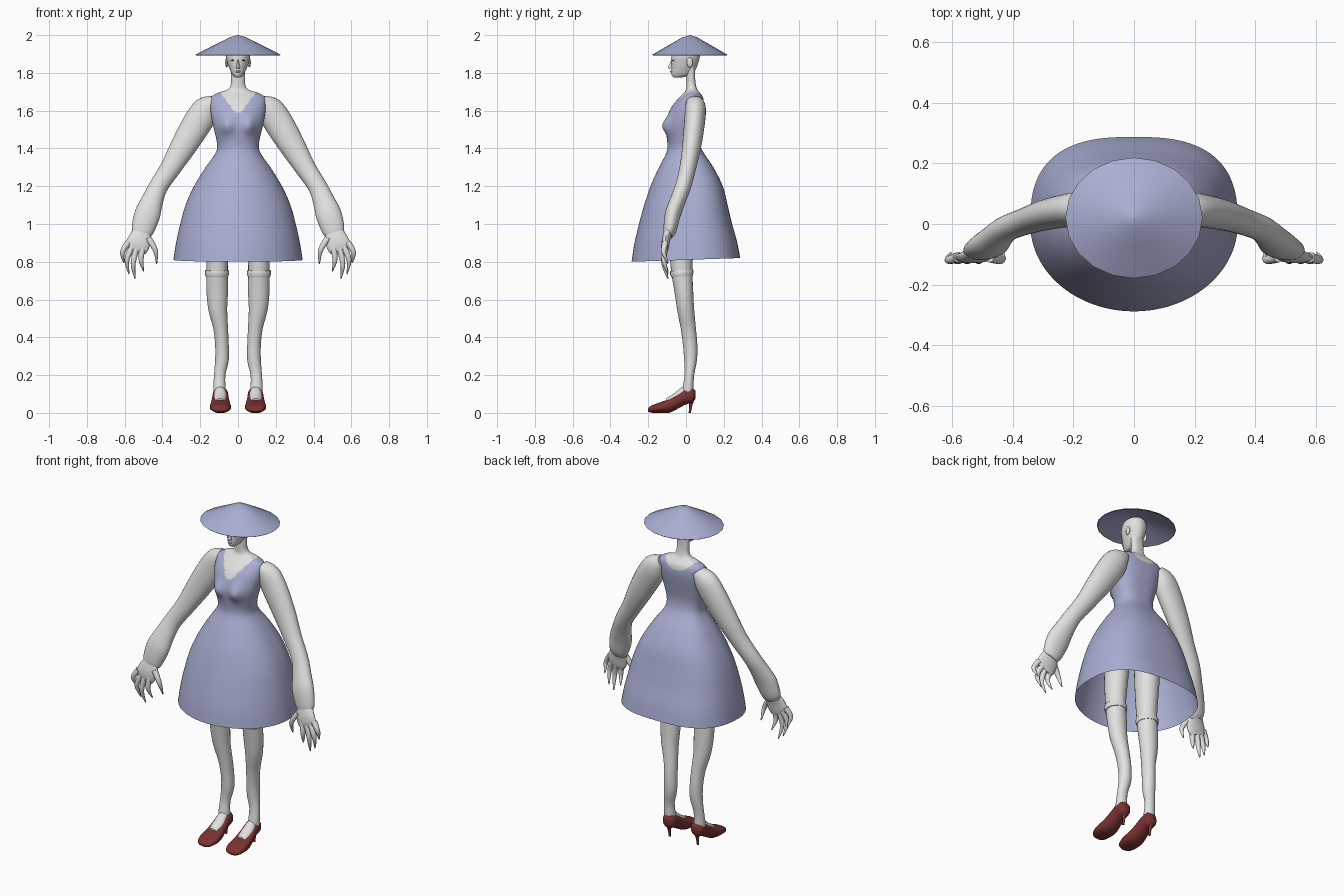
import bpy, math
from mathutils import Vector

if "Cube" in bpy.data.objects:
    bpy.data.objects.remove(bpy.data.objects["Cube"], do_unlink=True)


def material(name, rgb):
    mat = bpy.data.materials.new(name)
    mat.use_nodes = True
    color = (*rgb, 1)
    mat.diffuse_color = color
    mat.node_tree.nodes["Principled BSDF"].inputs["Base Color"].default_value = color
    return mat


LAVENDER = material("lavender cloth", (.40, .42, .64))
SKIN = material("pale skin", (.75, .75, .74))
RED = material("dark red leather", (.2, .032, .032))
DARK = material("dark eye", (.05, .05, .05))


def smooth_rows(rows, steps):
    """Catmull-Rom interpolation between rows of equal length."""
    result = []
    for i in range(len(rows) - 1):
        a, b = rows[max(i - 1, 0)], rows[i]
        c, d = rows[i + 1], rows[min(i + 2, len(rows) - 1)]
        for k in range(steps):
            t = k / steps
            result.append(tuple(
                q + t * ((r - p) + t * ((2 * p - 5 * q + 4 * r - s) + t * (3 * (q - r) + s - p))) / 2
                for p, q, r, s in zip(a, b, c, d)))
    return result + [tuple(rows[-1])]


def skin_rings(name, rings, mats, caps=(True, True), mirror=False, angle=40):
    """Join rings of points into a tube."""
    n = len(rings[0])
    verts = [p for ring in rings for p in ring]
    faces = [(r * n + i, r * n + (i + 1) % n, (r + 1) * n + (i + 1) % n, (r + 1) * n + i)
             for r in range(len(rings) - 1) for i in range(n)]
    if caps[0]:
        faces.append(tuple(reversed(range(n))))
    if caps[1]:
        faces.append(tuple(range(len(verts) - n, len(verts))))
    mesh = bpy.data.meshes.new(name)
    mesh.from_pydata(verts, [], faces)
    # keep normals pointing outwards
    first, second = Vector(rings[0][0]), Vector(rings[0][n // 4])
    middle = sum((Vector(p) for p in rings[0]), Vector()) / n
    along = Vector(rings[1][0]) - first
    if (first - middle).cross(second - middle).dot(along) < 0:
        mesh.flip_normals()
    for mat in mats:
        mesh.materials.append(mat)
    for poly in mesh.polygons:
        poly.use_smooth = True
    mesh.set_sharp_from_angle(angle=math.radians(angle))
    obj = bpy.data.objects.new(name, mesh)
    bpy.context.collection.objects.link(obj)
    if mirror:
        mod = obj.modifiers.new("mirror", "MIRROR")
        mod.use_mirror_merge = False
    return obj


def stack(name, rows, mats, axis="z", x=0, sides=32, steps=3, square=1, **options):
    """Rows are position, half width, low and high edge of an oval section."""
    rings = []
    for pos, half, low, high in smooth_rows(rows, steps):
        ring = []
        for i in range(sides):
            c, s = math.cos(math.tau * i / sides), math.sin(math.tau * i / sides)
            power = square if s > 0 else 1
            px = x + half * math.copysign(abs(c) ** power, c)
            q = (low + high) / 2 + (high - low) / 2 * math.copysign(abs(s) ** power, s)
            ring.append((px, q, pos) if axis == "z" else (px, pos, q))
        rings.append(ring)
    return skin_rings(name, rings, mats, **options)


def limb(name, rows, mat, sides=20, steps=3):
    """Rows are centre x, y, z, sideways radius and depth radius."""
    rows = smooth_rows(rows, steps)
    centres = [Vector(r[:3]) for r in rows]
    rings = []
    for i, row in enumerate(rows):
        tangent = (centres[min(i + 1, len(rows) - 1)] - centres[max(i - 1, 0)]).normalized()
        side = Vector((0, 1, 0)).cross(tangent).normalized()
        depth = tangent.cross(side)
        rings.append([centres[i] + side * row[3] * math.cos(math.tau * k / sides)
                      + depth * row[4] * math.sin(math.tau * k / sides) for k in range(sides)])
    return skin_rings(name, rings, [mat], mirror=True)


def ball(name, centre, size, mat, mirror=False):
    x, y, z = centre
    rows = [(z - size[2] * math.cos(a), x, size[0] * math.sin(a), size[1] * math.sin(a))
            for a in (math.pi * (k + .1) / 10.2 for k in range(11))]
    return stack(name, [(h, w, y - d, y + d) for h, _, w, d in rows], [mat],
                 x=x, sides=16, steps=1, mirror=mirror)


# Dress, chest and neck share one surface
body = stack("dress_and_chest", [
    (.81, .342, -.288, .287), (.9, .328, -.274, .27), (1, .306, -.25, .243),
    (1.1, .278, -.222, .22), (1.2, .233, -.188, .195), (1.3, .172, -.143, .145),
    (1.37, .122, -.107, .098), (1.41, .11, -.098, .078), (1.46, .117, -.102, .072),
    (1.52, .132, -.108, .08), (1.58, .143, -.095, .09), (1.63, .147, -.07, .095),
    (1.67, .142, -.035, .09), (1.693, .11, -.012, .075), (1.712, .055, 0, .06),
    (1.74, .038, .002, .052), (1.78, .037, .002, .048), (1.83, .037, .0, .048)],
    [LAVENDER, SKIN], sides=96, steps=5, square=.74, caps=(False, True))
for vert in body.data.vertices:
    x, y, z = vert.co
    if y < 0:  # bust
        vert.co.y -= .027 * math.exp(-((abs(x) - .06) / .035) ** 2 - ((z - 1.52) / .045) ** 2)
    if z < 1.2:  # hem rises towards the back
        vert.co.z += .035 * y * (1.2 - z) / .4
for poly in body.data.polygons:
    x, y, z = poly.center
    reach = abs(x) / .095
    neckline = 1.585 + .115 * reach ** 1.3 if y < .03 else 1.645 + .055 * reach ** 2
    poly.material_index = int(z > min(neckline, 1.705))

# Head and face
stack("head", [
    (1.776, .016, -.066, -.02), (1.79, .03, -.077, .03), (1.82, .044, -.077, .053),
    (1.85, .055, -.077, .064), (1.89, .064, -.077, .074), (1.93, .056, -.06, .068),
    (1.95, .03, -.03, .045)], [SKIN])
stack("nose", [(1.822, .009, -.085, -.06), (1.828, .011, -.096, -.06),
               (1.85, .007, -.086, -.06), (1.872, .004, -.078, -.06)], [SKIN], sides=12)
ball("lips", (0, -.075, 1.807), (.014, .01, .006), SKIN)
ball("eyes", (.026, -.068, 1.866), (.011, .005, .004), DARK, mirror=True)
ball("ears", (.06, .02, 1.855), (.008, .016, .026), SKIN, mirror=True)

# Wide conical hat with a hollow underside
hat_profile = [(2, .002), (1.988, .045), (1.957, .106), (1.93, .16), (1.896, .226),
               (1.893, .222), (1.94, .1), (1.955, .01)]
stack("hat", [(z, r, .02 - r * .88, .02 + r * .88) for z, r in hat_profile],
      [LAVENDER], sides=20, steps=1)

# Arms and hands
limb("arms", [
    (.12, .045, 1.65, .035, .045), (.165, .05, 1.61, .07, .055), (.215, .045, 1.535, .077, .055),
    (.29, .03, 1.41, .068, .05), (.355, .01, 1.3, .055, .044), (.42, -.015, 1.2, .05, .042),
    (.455, -.045, 1.12, .058, .042), (.48, -.07, 1.05, .068, .042),
    (.505, -.085, .97, .06, .035), (.515, -.095, .94, .045, .025)], SKIN, sides=24, steps=4)
limb("palms", [(.508, -.09, .97, .045, .024), (.52, -.105, .92, .06, .022),
               (.535, -.11, .88, .062, .019), (.545, -.11, .855, .05, .012)], SKIN)
fingers = {  # base, middle and tip as x, z
    "thumbs": ((.475, .925), (.437, .86), (.431, .79)),
    "index_fingers": ((.505, .885), (.513, .81), (.5, .75)),
    "middle_fingers": ((.535, .88), (.555, .79), (.545, .71)),
    "ring_fingers": ((.56, .88), (.588, .81), (.577, .735)),
    "little_fingers": ((.582, .9), (.612, .85), (.604, .795))}
for name, path in fingers.items():
    limb(name, [(x, y, z, r, r) for (x, z), y, r in zip(
        path, (-.11, -.118, -.095), (.017, .013, .003))], SKIN, sides=10, steps=4)

# Legs, stocking tops and hips
limb("legs", [
    (.105, -.01, 1.2, .075, .08), (.108, -.02, .95, .066, .068), (.11, -.024, .78, .056, .058),
    (.11, -.012, .65, .057, .05), (.107, -.002, .55, .05, .045), (.092, .012, .45, .039, .04),
    (.085, .022, .36, .036, .038), (.085, .024, .28, .036, .034), (.097, .018, .2, .03, .025),
    (.098, .01, .12, .033, .03), (.095, .01, .07, .03, .03)], SKIN, sides=24)
limb("stocking_tops", [(.111, -.023, .755, .061, .06), (.111, -.022, .74, .064, .062),
                       (.111, -.02, .722, .06, .057)], SKIN, sides=24, steps=2)
ball("hips", (0, -.005, 1.23), (.165, .11, .12), SKIN)

# Feet in heeled shoes
stack("feet", [(.03, .03, .06, .15), (-.02, .033, .05, .137), (-.06, .036, .03, .105),
               (-.105, .03, .02, .077)], [SKIN], axis="y", x=.094, mirror=True)
stack("shoes", [
    (-.2, .02, .008, .024), (-.185, .044, .001, .038), (-.14, .056, 0, .055),
    (-.09, .052, 0, .074), (-.04, .045, .024, .105), (0, .041, .045, .13),
    (.035, .036, .055, .13), (.05, .018, .075, .118)],
    [RED], axis="y", x=.093, square=.7, mirror=True)
limb("shoe_heels", [(.093, .032, .08, .02, .018), (.093, .026, .045, .009, .009),
                    (.093, .02, 0, .006, .006)], RED, sides=12)
